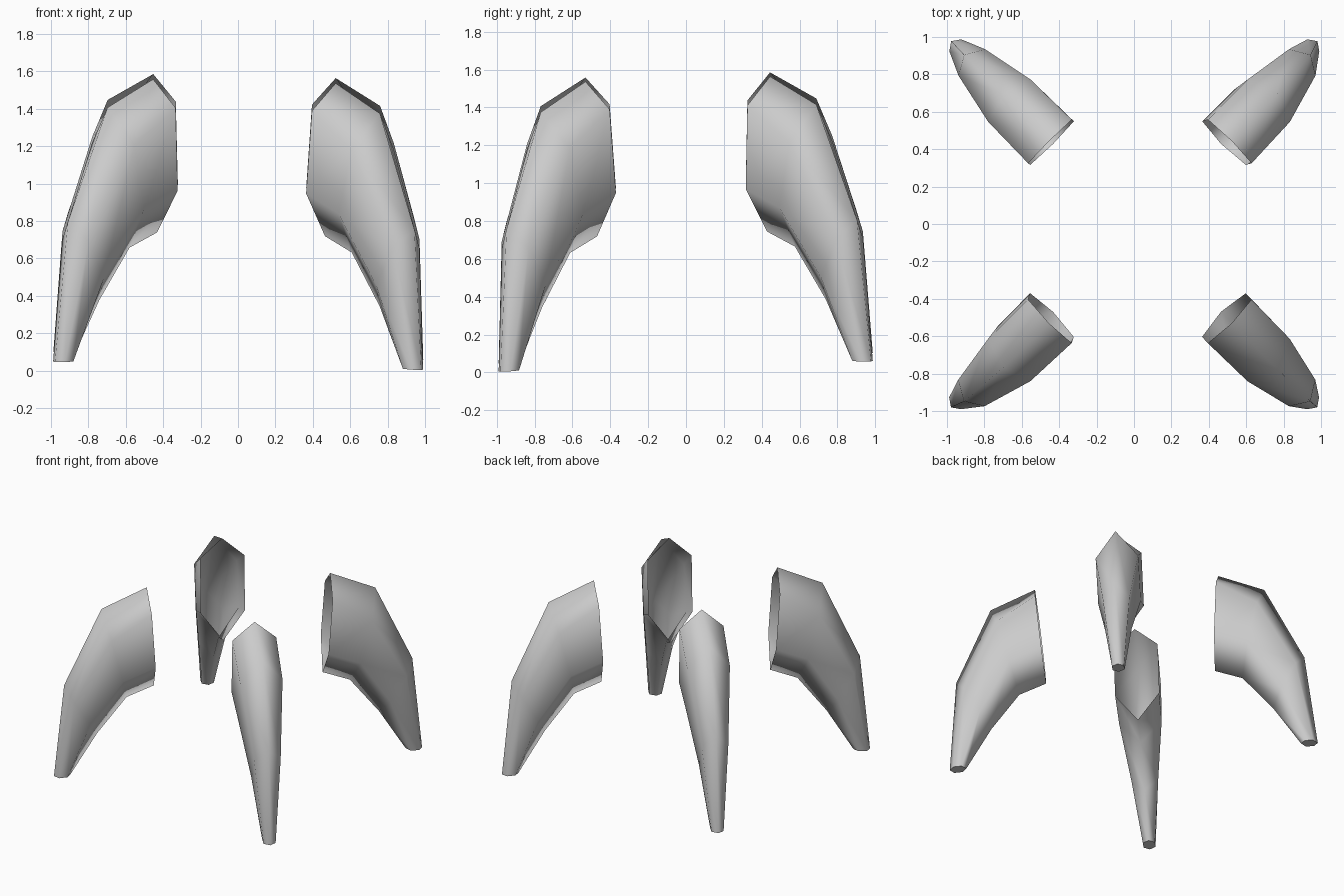
import bpy
import bmesh
import math
from mathutils import Matrix, Vector

if "Cube" in bpy.data.objects:
    bpy.data.objects.remove(bpy.data.objects["Cube"])

# Leg stations from the open hip to the foot:
# upper ridge (r, z), lower ridge (r, z), half width, fractions of the two side corners
STATIONS = [
    ((0.69, 1.56), (0.635, 0.74), 0.165, 0.18, 0.72),
    ((1.03, 1.41), (0.84, 0.66), 0.160, 0.26, 0.72),
    ((1.31, 0.80), (1.06, 0.38), 0.100, 0.24, 0.72),
    ((1.385, 0.05), (1.26, 0.055), 0.045, 0.25, 0.75),
]

# The whole set leans slightly
TILT = (Matrix.Translation((0, 0, 0.002)) @ Matrix.Rotation(0.022, 4, 'Y')
        @ Matrix.Rotation(0.028, 4, 'X'))


def hex_ring(upper, lower, hw, f1, f2):
    """Six-sided section standing in the plane across the leg."""
    a = Vector((upper[0], 0, upper[1]))
    b = Vector((lower[0], 0, lower[1]))
    side = Vector((0, hw, 0))
    p, q = a.lerp(b, f1), a.lerp(b, f2)
    return [a, p + side, q + side, b, q - side, p - side]


def make_leg(name, angle):
    bm = bmesh.new()
    rings = [[bm.verts.new(co) for co in hex_ring(*s)] for s in STATIONS]
    # Hollow smooth shell, open at the hip
    for r0, r1 in zip(rings, rings[1:]):
        for i in range(6):
            j = (i + 1) % 6
            bm.faces.new((r0[i], r0[j], r1[j], r1[i])).smooth = True
    # Flat foot cap with a crisp edge
    cap = bm.faces.new(rings[-1])
    for e in cap.edges:
        e.smooth = False
    bmesh.ops.recalc_face_normals(bm, faces=bm.faces)
    if cap.normal.z > 0:
        bmesh.ops.reverse_faces(bm, faces=bm.faces)
    bm.transform(TILT @ Matrix.Rotation(angle, 4, 'Z'))
    bm.normal_update()
    # Stand the lowest foot on the ground
    for v in bm.verts:
        v.co.z = max(v.co.z, 0.0)
    mesh = bpy.data.meshes.new(name)
    bm.to_mesh(mesh)
    bm.free()
    obj = bpy.data.objects.new(name, mesh)
    bpy.context.collection.objects.link(obj)


# Four legs at the corners
NAMES = ["back_right_leg", "back_left_leg", "front_left_leg", "front_right_leg"]
for k, leg_name in enumerate(NAMES):
    make_leg(leg_name, math.radians(45 + 90 * k))
